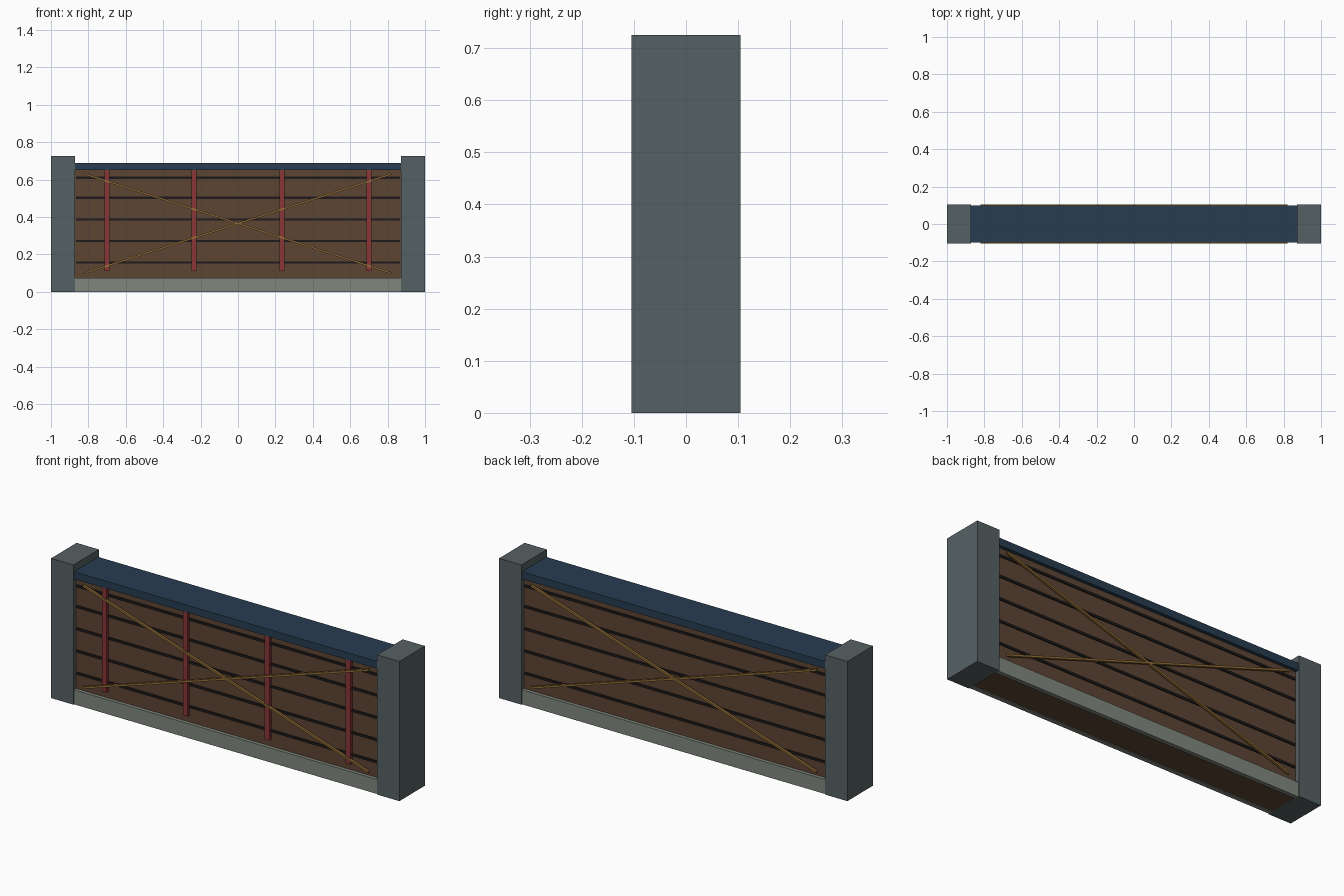
import bpy
import math

cube = bpy.data.objects.get("Cube")
if cube:
    bpy.data.objects.remove(cube, do_unlink=True)


def material(name, r, g, b):
    linear = [(c / 255) ** 2.2 for c in (r, g, b)] + [1]
    mat = bpy.data.materials.new(name)
    mat.use_nodes = True
    mat.diffuse_color = linear
    mat.node_tree.nodes["Principled BSDF"].inputs["Base Color"].default_value = linear
    return mat


slate = material("slate grey", 86, 97, 99)
stone = material("pale stone", 127, 134, 125)
wood = material("brown wood", 93, 70, 54)
blue = material("dark blue", 44, 63, 82)
red = material("dull red", 136, 56, 58)
brass = material("brass", 145, 110, 58)
black = material("near black", 36, 32, 33)


def box(name, mat, x, y, z, turn=0):
    """Box between (min, max) ranges, optionally turned about its own y axis."""
    ranges = (x, y, z)
    bpy.ops.mesh.primitive_cube_add(size=1, location=[(a + b) / 2 for a, b in ranges])
    ob = bpy.context.object
    ob.name = name
    ob.scale = [b - a for a, b in ranges]
    ob.rotation_euler.y = turn
    ob.data.materials.append(mat)
    return ob


# End posts
for side, x in (("right", (-1, -0.872)), ("left", (0.872, 1))):
    box(side + "_post", slate, x, (-0.105, 0.105), (0, 0.725))

# Wall core and top rail
box("wall_panel", wood, (-0.873, 0.873), (-0.082, 0.082), (0.004, 0.655))
box("top_rail", blue, (-0.873, 0.873), (-0.1, 0.1), (0.65, 0.688))

# Dark seams between the planks
for i, z in enumerate((0.157, 0.272, 0.387, 0.503, 0.61)):
    box(f"plank_seam_{i + 1}", black, (-0.866, 0.866), (-0.088, 0.088), (z - 0.006, z + 0.006))

# Base strips and crossed braces on both faces
length = math.hypot(1.64, 0.53)
angle = math.atan2(0.53, 1.64)
for side, s in (("front", -1), ("back", 1)):
    box(side + "_base_strip", stone, (-0.873, 0.873),
        sorted((s * 0.078, s * 0.1)), (0, 0.075))
    for kind, turn in (("rising", -angle), ("falling", angle)):
        box(f"{side}_{kind}_brace", brass, (-length / 2, length / 2),
            sorted((s * 0.092, s * 0.104)), (0.36, 0.37), turn)

# Upright battens on the front only
for i, x in enumerate((-0.7, -0.235, 0.235, 0.7)):
    box(f"front_batten_{i + 1}", red, (x - 0.014, x + 0.014), (-0.097, -0.08), (0.11, 0.65))
